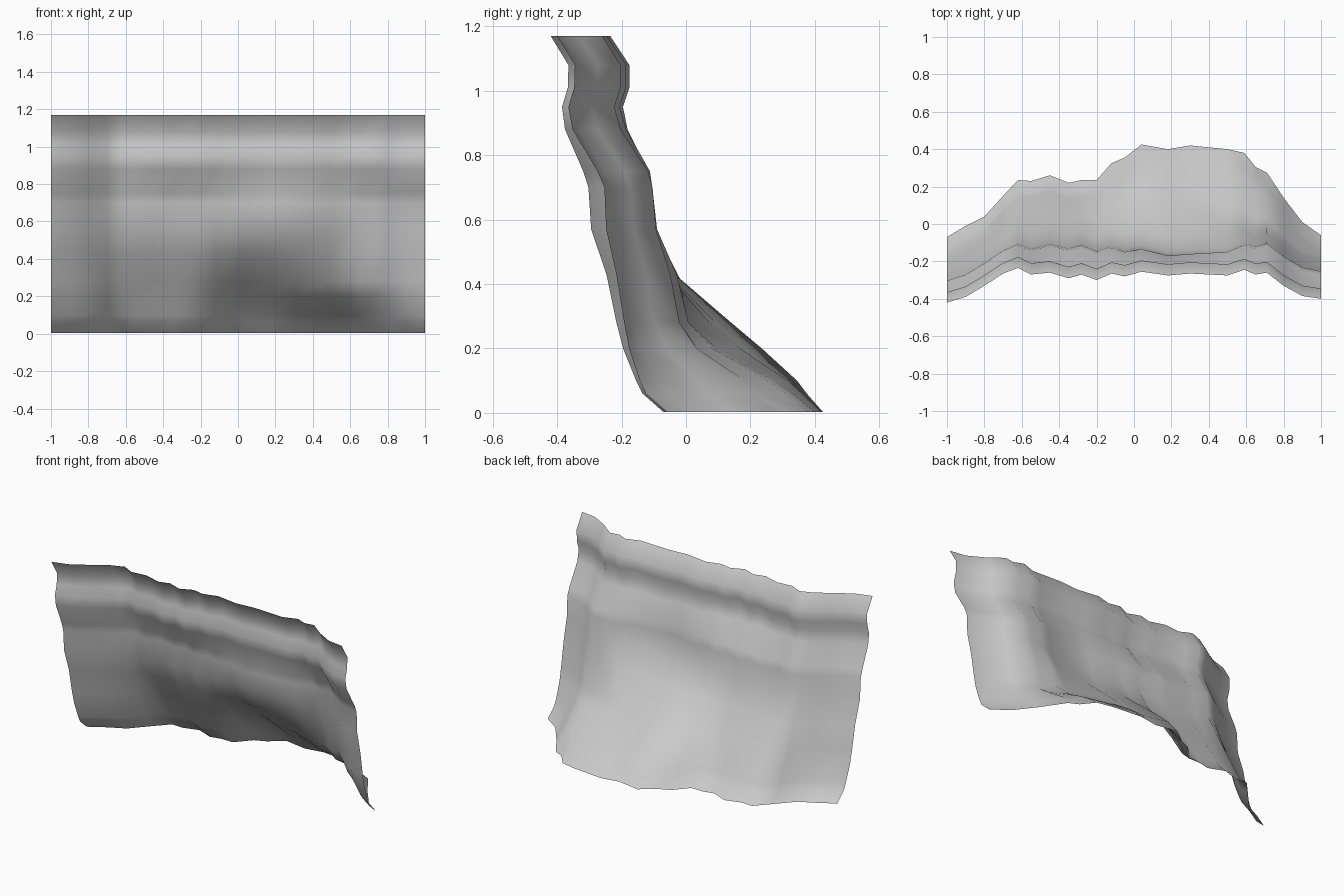
import bpy, bmesh

if "Cube" in bpy.data.objects:
    bpy.data.objects.remove(bpy.data.objects["Cube"])

# Plan outline stations: x, y of top edge, y of bottom edge
STATIONS = [
    (-1, -.42, -.07), (-.9, -.39, -.01), (-.8, -.33, .04), (-.7, -.265, .15),
    (-.62, -.235, .235), (-.55, -.27, .23), (-.45, -.26, .26), (-.35, -.29, .22),
    (-.28, -.27, .235), (-.2, -.30, .235), (-.12, -.265, .325), (-.05, -.28, .355),
    (.04, -.255, .425), (.18, -.275, .40), (.3, -.265, .42), (.5, -.275, .40),
    (.59, -.245, .38), (.65, -.27, .305), (.71, -.26, .275), (.8, -.33, .14),
    (.9, -.385, .01), (1, -.40, -.06)]

# Rows: z, then set-back from the top edge at the ends, left flare, right flare
ROWS = [
    (1.17, 0, 0, 0), (1.08, .055, .06, .06), (1.01, .053, .06, .06),
    (.95, .035, .04, .04), (.88, .045, .055, .06), (.75, .105, .12, .12),
    (.70, .122, .127, .122), (.57, .13, .14, .14), (.43, .175, .215, .22),
    (.28, .205, .30, .395), (.20, .225, .35, .49), (.10, .265, .405, .60),
    (.06, .285, .43, .63), (.003, .35, .49, .68)]

# Depth change of the middle fold along x, and its strength along z
FOLD_X = [(-1, -.005), (-.6, 0), (-.4, .033), (-.2, .028), (.04, 0),
          (.25, -.025), (.6, .02), (.75, .04), (1, .025)]
FOLD_Z = [(.15, 0), (.43, .4), (.57, .9), (.72, 1), (.9, 0)]


def ramp(v, a, b):
    return min(1, max(0, (v - a) / (b - a)))


def lookup(points, v):
    """Straight-line interpolation in a short list of points."""
    out = points[0][1]
    for (a, p), (b, q) in zip(points, points[1:]):
        out += (q - p) * ramp(v, a, b)
    return out


def setback(row, x, total):
    """Blend the profiles so that the bottom row lands on the outline."""
    z, end, left, right = row
    # towards the right the flare starts lower down
    right -= .18 * max(0, 1 - abs(z - .235) / .2) * ramp(x, .1, .6)
    t = ramp(x, -.25, .05)
    flare = left * (1 - t) + right * t
    full = .49 * (1 - t) + .68 * t
    w = (total - .35) / (full - .35)
    return end + w * (flare - end) + lookup(FOLD_X, x) * lookup(FOLD_Z, z)


# Draped sheet: one open surface lofted through the rows
bm = bmesh.new()
grid = [[bm.verts.new((x, top + setback(row, x, bottom - top), row[0]))
         for x, top, bottom in STATIONS] for row in ROWS]
for upper, lower in zip(grid, grid[1:]):
    for i in range(len(STATIONS) - 1):
        bm.faces.new((lower[i], lower[i + 1], upper[i + 1], upper[i]))
for f in bm.faces:
    f.smooth = True

mesh = bpy.data.meshes.new("draped_sheet")
bm.to_mesh(mesh)
bm.free()
sheet = bpy.data.objects.new("draped_sheet", mesh)
bpy.context.collection.objects.link(sheet)
